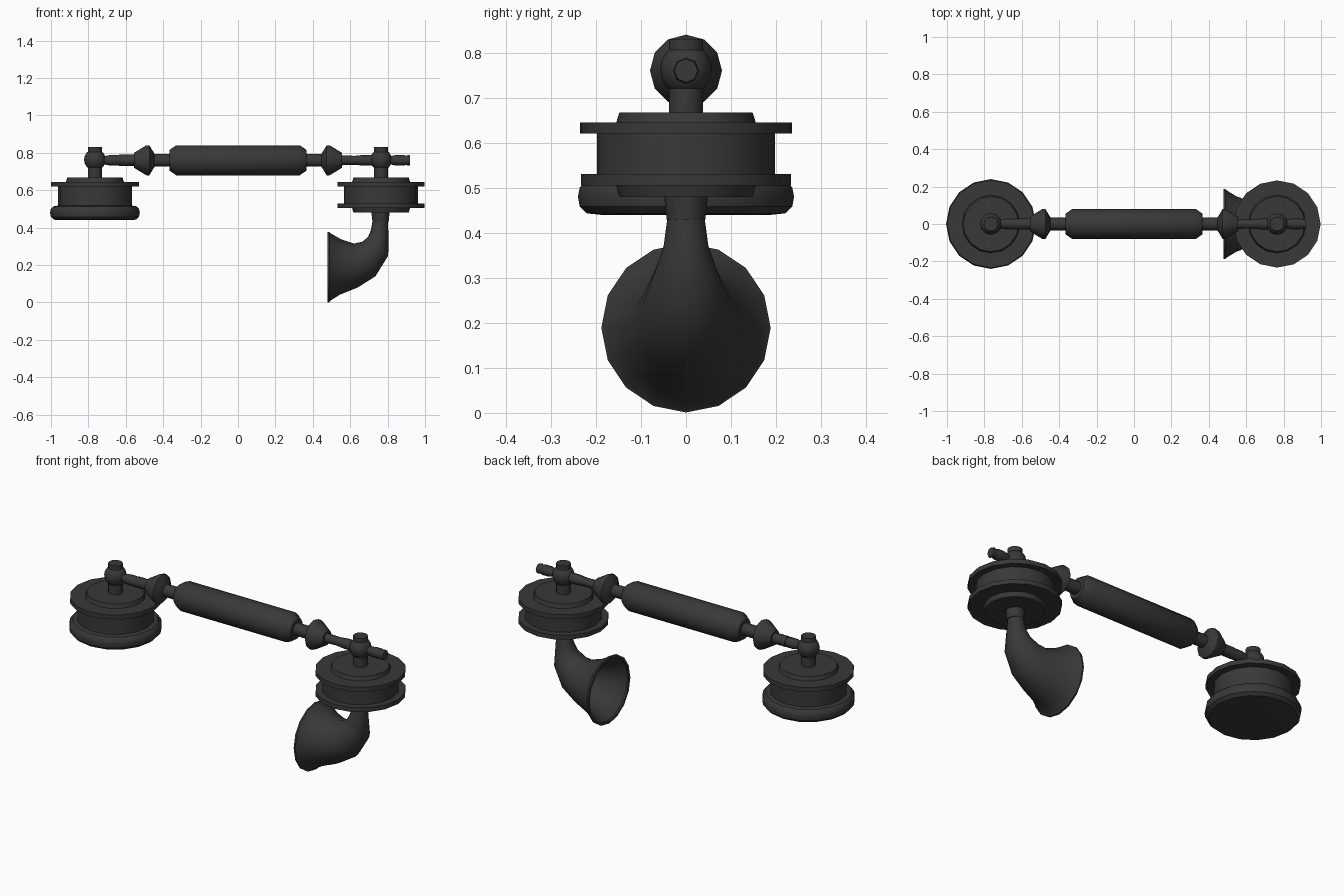
import bpy, bmesh, math
from mathutils import Vector

if "Cube" in bpy.data.objects:
    bpy.data.objects.remove(bpy.data.objects["Cube"])

mat = bpy.data.materials.new("dark_metal")
mat.diffuse_color = (0.04, 0.04, 0.04, 1)
mat.use_nodes = True
mat.node_tree.nodes["Principled BSDF"].inputs["Base Color"].default_value = mat.diffuse_color


def loft(name, rings, angle=35):
    """Skin a list of equal-length rings of points and cap both ends."""
    bm = bmesh.new()
    loops = [[bm.verts.new(p) for p in ring] for ring in rings]
    n = len(loops[0])
    for a, b in zip(loops, loops[1:]):
        for i in range(n):
            j = (i + 1) % n
            bm.faces.new((a[i], a[j], b[j], b[i]))
    bm.faces.new(loops[0])
    bm.faces.new(loops[-1])
    bmesh.ops.recalc_face_normals(bm, faces=bm.faces)
    me = bpy.data.meshes.new(name)
    bm.to_mesh(me)
    bm.free()
    me.materials.append(mat)
    ob = bpy.data.objects.new(name, me)
    bpy.context.collection.objects.link(ob)
    bpy.ops.object.select_all(action='DESELECT')
    ob.select_set(True)
    bpy.context.view_layer.objects.active = ob
    bpy.ops.object.shade_smooth_by_angle(angle=math.radians(angle))
    return ob


def circle(centre, u, v, r, n):
    return [Vector(centre) + r * (math.cos(t) * Vector(u) + math.sin(t) * Vector(v))
            for t in (2 * math.pi * i / n for i in range(n))]


def lathe_z(name, x, profile, n=16, angle=35):
    return loft(name, [circle((x, 0, z), (1, 0, 0), (0, 1, 0), r, n)
                       for r, z in profile], angle)


def lathe_x(name, profile, n=12, angle=35, x0=0, z=0.76, s=1):
    return loft(name, [circle((x0 + s * x, 0, z), (0, 0, 1), (0, 1, 0), r, n)
                       for r, x in profile], angle)


# Grip with chamfered ends
lathe_x("grip", [(.055, -.367), (.08, -.33), (.08, .33), (.055, .367)])

for side, s in (("left", -1), ("right", 1)):
    cx = .765 * s
    # Connecting rod and double-cone nut
    lathe_x(side + "_neck", [(.034, .35), (.034, .46)], s=s)
    lathe_x(side + "_nut", [(.036, .447), (.08, .474), (.08, .49), (.04, .556)], s=s)
    # Pivot post, ball and cross rod
    lathe_z(side + "_post", cx, [(.038, .65), (.038, .83)], 12)
    lathe_z(side + "_ball", cx, [(.058 * math.cos(math.radians(a)),
                                  .763 + .058 * math.sin(math.radians(a)))
                                 for a in range(-80, 81, 20)], 12)
    rod = [(.022, 0), (.022, .05), (.029, .085), (.029, .12), (.024, .135), (.029, .145), (.026, .155)]
    lathe_x(side + "_rod", rod, 8, 50, x0=cx)
    if s < 0:
        lathe_x("left_rod_end", [(.03, .13), (.03, .23)], 8, 50, x0=cx)
    else:
        lathe_x("right_inner_rod", [(.03, -.23), (.026, -.2), (.024, -.14),
                                    (.029, -.09), (.029, 0)], 8, 50, x0=cx)

# Earpiece capsule with a rounded lower rim
lathe_z("earpiece", -.765, [(.19, .44), (.22, .443), (.236, .458), (.24, .48), (.236, .5),
                            (.222, .514), (.198, .518), (.198, .62), (.235, .62),
                            (.235, .645), (.155, .645), (.148, .667)])

# Mouthpiece spool and collar
lathe_z("mouthpiece", .765, [(.148, .48), (.155, .505), (.233, .505), (.233, .53),
                             (.198, .53), (.198, .62), (.233, .62), (.233, .645),
                             (.155, .645), (.148, .667)])
lathe_z("horn_collar", .762, [(.043, .43), (.049, .485)], 12)

# Curved horn: inner and outer bend points define each ring
pairs = [((.722, .45), (.80, .45)), ((.71, .385), (.805, .355)), ((.695, .35), (.803, .25)),
         ((.665, .325), (.735, .14)), ((.62, .315), (.64, .08)), ((.55, .338), (.545, .042)),
         ((.495, .37), (.495, .01)), ((.488, .377), (.488, .001)), ((.479, .377), (.479, .001))]


def horn_ring(pair, k=1.0):
    a, b = (Vector((x, 0, z)) for x, z in pair)
    d = (b - a) / 2
    return circle((a + b) / 2, d.normalized(), (0, 1, 0), d.length * k, 16)


outside = [horn_ring(p) for p in pairs]
inside = [horn_ring(p, .93) for p in reversed(pairs)]
loft("horn", outside + inside)
